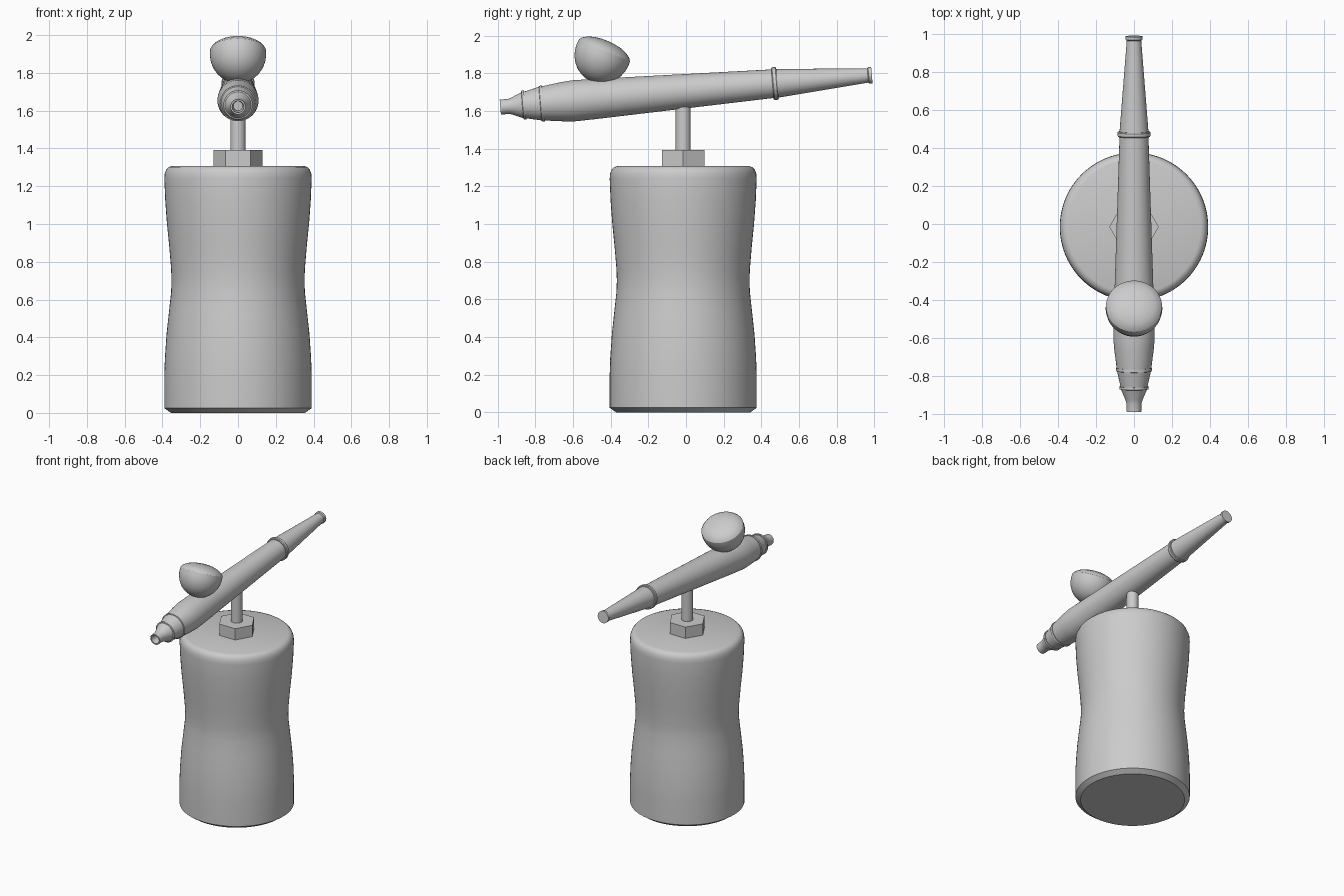
import bpy, bmesh, math
from mathutils import Vector, Matrix

if "Cube" in bpy.data.objects:
    bpy.data.objects.remove(bpy.data.objects["Cube"])


def lathe(name, profile, matrix, steps=64, angle=30):
    """Revolve (radius, height) points about local z, then place with matrix."""
    bm = bmesh.new()
    rings = []
    for r, h in profile:
        if r < 1e-6:
            rings.append([bm.verts.new((0, 0, h))])
        else:
            rings.append([bm.verts.new((r * math.cos(2 * math.pi * i / steps),
                                        r * math.sin(2 * math.pi * i / steps), h))
                          for i in range(steps)])
    for a, b in zip(rings, rings[1:]):
        for i in range(steps):
            j = (i + 1) % steps
            face = [a[i % len(a)], a[j % len(a)], b[j % len(b)], b[i % len(b)]]
            bm.faces.new(list(dict.fromkeys(face)))
    bmesh.ops.recalc_face_normals(bm, faces=bm.faces[:])
    mesh = bpy.data.meshes.new(name)
    bm.to_mesh(mesh)
    bm.free()
    ob = bpy.data.objects.new(name, mesh)
    bpy.context.collection.objects.link(ob)
    ob.matrix_world = matrix
    bpy.ops.object.select_all(action='DESELECT')
    ob.select_set(True)
    bpy.context.view_layer.objects.active = ob
    bpy.ops.object.shade_smooth_by_angle(angle=math.radians(angle))
    return ob


def along(direction, origin):
    """Matrix that points local z along direction."""
    return Matrix.Translation(origin) @ Vector((0, 0, 1)).rotation_difference(
        Vector(direction)).to_matrix().to_4x4()


base = Matrix.Translation((0, -0.015, 0))

# Waisted compressor body with rounded top and chamfered foot
lathe("body", [(0, 0), (0.355, 0), (0.39, 0.025), (0.39, 0.2), (0.387, 0.29),
               (0.378, 0.42), (0.366, 0.53), (0.354, 0.64), (0.352, 0.70),
               (0.354, 0.76), (0.364, 0.88), (0.376, 1.0), (0.385, 1.12),
               (0.39, 1.24), (0.388, 1.268), (0.38, 1.288), (0.368, 1.301),
               (0.35, 1.307), (0, 1.307)], base, 96)

# Hex nut and stem
lathe("hex_nut", [(0, 1.29), (0.13, 1.29), (0.13, 1.392), (0, 1.392)], base, 6)
lathe("stem", [(0, 1.38), (0.04, 1.38), (0.04, 1.66), (0, 1.66)], base, 32)

# Tilted spray pen: hollow nozzle, collars, barrel, tapered tail
pen = [(0, -0.93), (0.025, -0.93), (0.031, -0.989), (0.04, -0.989), (0.04, -0.945),
       (0.046, -0.925), (0.069, -0.872), (0.077, -0.87), (0.077, -0.857),
       (0.071, -0.857), (0.089, -0.777), (0.095, -0.775), (0.095, -0.76),
       (0.091, -0.76), (0.104, -0.66), (0.109, -0.6), (0.107, -0.5), (0.076, 0.46),
       (0.083, 0.46), (0.087, 0.465), (0.087, 0.482), (0.083, 0.487),
       (0.076, 0.487), (0.038, 0.968), (0.044, 0.973), (0.044, 0.99), (0, 0.99)]
lathe("spray_pen", pen, along((0, 1, 0.086), (0, 0, 1.705)), 48)

# Paint cup with domed lid, tilted back
cup = [(0, -0.18), (0.03, -0.177), (0.06, -0.167), (0.09, -0.149), (0.115, -0.124),
       (0.134, -0.093), (0.145, -0.06), (0.149, -0.03), (0.147, 0.0),
       (0.135, 0.016), (0.11, 0.032), (0.075, 0.044), (0.04, 0.05), (0, 0.052)]
lathe("paint_cup", cup, along((0, 0.4, 0.917), (0, -0.432, 1.922)), 48)
